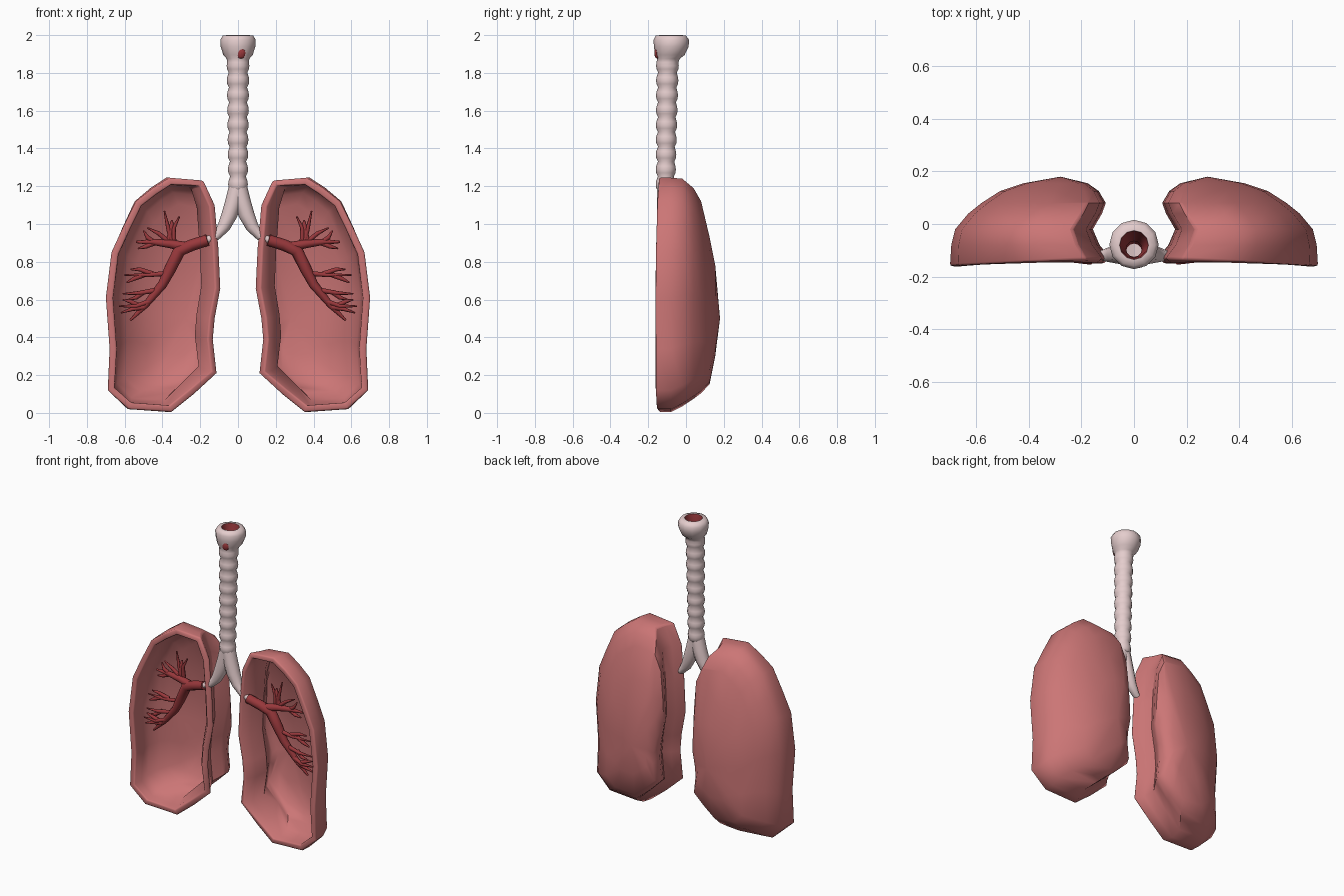
import bpy, bmesh, math
from mathutils import Vector

if "Cube" in bpy.data.objects:
    bpy.data.objects.remove(bpy.data.objects["Cube"])


def material(name, rgb):
    m = bpy.data.materials.new(name)
    m.diffuse_color = (*rgb, 1)
    m.use_nodes = True
    m.node_tree.nodes["Principled BSDF"].inputs["Base Color"].default_value = m.diffuse_color
    return m


LUNG = material("lung_pink", (0.60, 0.18, 0.18))
PALE = material("cartilage", (0.78, 0.61, 0.61))
DARK = material("vessel_red", (0.32, 0.04, 0.045))


def add_mesh(name, bm, mats, angle=40):
    me = bpy.data.meshes.new(name)
    bm.to_mesh(me)
    bm.free()
    ob = bpy.data.objects.new(name, me)
    bpy.context.collection.objects.link(ob)
    for m in mats:
        me.materials.append(m)
    bpy.ops.object.select_all(action='DESELECT')
    ob.select_set(True)
    bpy.context.view_layer.objects.active = ob
    bpy.ops.object.shade_smooth_by_angle(angle=math.radians(angle))
    return ob


def bridge(bm, a, b, mat=0):
    n = len(a)
    for i in range(n):
        f = bm.faces.new((a[i], a[(i + 1) % n], b[(i + 1) % n], b[i]))
        f.material_index = mat


def tubes(name, paths, mat, sides=8):
    """Tapered round tubes; each path is a list of (x, y, z, radius)."""
    bm = bmesh.new()
    for path in paths:
        pts = [Vector(p[:3]) for p in path]
        rings = []
        for i, p in enumerate(pts):
            d = (pts[min(i + 1, len(pts) - 1)] - pts[max(i - 1, 0)]).normalized()
            a = d.cross(Vector((0, 1, 0))).normalized()
            b = d.cross(a)
            rings.append([bm.verts.new(p + path[i][3] * (a * math.cos(t) + b * math.sin(t)))
                          for t in (2 * math.pi * k / sides for k in range(sides))])
        for r, s in zip(rings, rings[1:]):
            bridge(bm, r, s)
        bm.faces.new(rings[0])
        bm.faces.new(rings[-1])
    bmesh.ops.recalc_face_normals(bm, faces=bm.faces)
    return add_mesh(name, bm, [mat], 50)


# Lung shell: front outline carried backwards through shrinking rings
outline = [(.18, 1.23), (.36, 1.245), (.45, 1.19), (.54, 1.12), (.61, .98), (.67, .85),
           (.70, .61), (.68, .34), (.69, .12), (.58, .02), (.35, .005), (.23, .10),
           (.11, .21), (.13, .39), (.12, .50), (.09, .66), (.10, .87), (.12, 1.10)]
depths = [  # y, inner x, outer x, low z, high z
    (-.08, .14, .695, .0, 1.245), (-.02, .165, .68, .03, 1.24), (.04, .13, .63, .07, 1.19),
    (.08, .115, .58, .10, 1.12), (.125, .14, .51, .15, .93), (.155, .18, .42, .30, .78)]


def make_lung(name, s):
    bm = bmesh.new()
    rings = [[bm.verts.new((s * x, -.125 - .05 * x, z)) for x, z in outline]]
    for y, xi, xo, zl, zh in depths:
        rings.append([bm.verts.new((s * (xi + (x - .1) / .6 * (xo - xi)), y,
                                    zl + z / 1.245 * (zh - zl))) for x, z in outline])
    for a, b in zip(rings, rings[1:]):
        bridge(bm, a, b)
    tip = bm.verts.new((s * .28, .18, .50))
    last = rings[-1]
    for i in range(len(last)):
        bm.faces.new((last[i], last[(i + 1) % len(last)], tip))
    # make the back face outward so the wall thickens inward
    bm.normal_update()
    if tip.link_faces[0].normal.y < 0:
        bmesh.ops.reverse_faces(bm, faces=bm.faces)
    ob = add_mesh(name, bm, [LUNG], 50)
    sol = ob.modifiers.new("wall", 'SOLIDIFY')
    sol.thickness, sol.offset = .038, -1
    bev = ob.modifiers.new("rim_round", 'BEVEL')
    bev.width, bev.segments, bev.limit_method = .009, 2, 'ANGLE'
    bev.angle_limit = math.radians(60)


# Vessel tree: thick trunk, upper branch and tapering twigs
def vessel_paths(s):
    trunk = [(.16, -.125, .915, .030), (.24, -.115, .89, .031), (.31, -.10, .86, .034),
             (.36, -.09, .76, .031), (.40, -.085, .68, .025), (.49, -.08, .57, .017),
             (.57, -.075, .49, .006)]
    upper = [(.28, -.105, .88, .026), (.36, -.095, .895, .023), (.45, -.09, .905, .016),
             (.54, -.085, .905, .006)]
    twigs = [((.35, .90), (.37, .98), (.39, 1.07)), ((.34, .90), (.34, .98), (.31, 1.04)),
             ((.37, .90), (.35, 1.00), (.35, 1.02)), ((.36, .90), (.42, .95), (.48, .98)),
             ((.44, .90), (.48, .93), (.50, .965)), ((.44, .90), (.49, .88), (.53, .87)),
             ((.37, .74), (.47, .73), (.60, .73)), ((.45, .735), (.52, .76), (.57, .76)),
             ((.50, .73), (.55, .71), (.59, .69)), ((.43, .65), (.52, .635), (.61, .63)),
             ((.50, .64), (.54, .61), (.58, .60)), ((.47, .59), (.54, .565), (.63, .565)),
             ((.50, .56), (.56, .55), (.62, .53)), ((.53, .57), (.57, .59), (.61, .60))]
    paths = [trunk, upper]
    for t in twigs:
        paths.append([(x, y, z, r) for (x, z), y, r in
                      zip(t, (-.085, -.095, -.09), (.014, .011, .004))])
    return [[(s * x, y, z, r) for x, y, z, r in p] for p in paths]


for side, s in (("left", -1), ("right", 1)):
    make_lung(side + "_lung", s)
    tubes(side + "_vessels", vessel_paths(s), DARK)
    # Main bronchus curving out of the windpipe
    tubes(side + "_bronchus", [[(s * .005, -.11, 1.19, .045), (s * .022, -.11, 1.12, .045),
                                (s * .045, -.112, 1.05, .042), (s * .075, -.115, .985, .034),
                                (s * .115, -.12, .935, .022), (s * .17, -.125, .913, .018)]],
          PALE, 10)

# Windpipe: ringed tube with a flared, hollow head
profile = [(.030, 1.17, -.105)]
count = 9
for i in range(count):
    z0 = 1.17 + i * .0785
    r = .052 + .009 * i / count
    cy = -.108 + .011 * i / count
    profile += [(r - .011, z0 + .004, cy), (r - .002, z0 + .022, cy),
                (r, z0 + .04, cy), (r - .002, z0 + .058, cy)]
outer = profile + [(.060, 1.875, -.093), (.078, 1.895, -.085), (.092, 1.94, -.078),
                   (.094, 1.975, -.078), (.080, 1.998, -.08), (.055, 2.0, -.08)]
inner = [(.050, 1.97, -.08), (.042, 1.92, -.085), (.030, 1.86, -.095), (.030, 1.17, -.105)]
bm = bmesh.new()
N = 12
rings = [[bm.verts.new((r * math.cos(2 * math.pi * k / N), cy + r * math.sin(2 * math.pi * k / N), z))
          for k in range(N)] for r, z, cy in outer + inner]
for i, (a, b) in enumerate(zip(rings, rings[1:])):
    bridge(bm, a, b, 1 if i >= len(outer) - 1 else 0)
bmesh.ops.remove_doubles(bm, verts=bm.verts, dist=1e-4)
bmesh.ops.recalc_face_normals(bm, faces=bm.faces)
add_mesh("windpipe", bm, [PALE, DARK], 60)

# Red notch on the front of the head
bpy.ops.mesh.primitive_uv_sphere_add(segments=10, ring_count=6, location=(.015, -.152, 1.905))
notch = bpy.context.object
notch.name = "head_notch"
notch.scale = (.026, .016, .03)
notch.data.materials.append(DARK)
bpy.ops.object.shade_smooth_by_angle()
